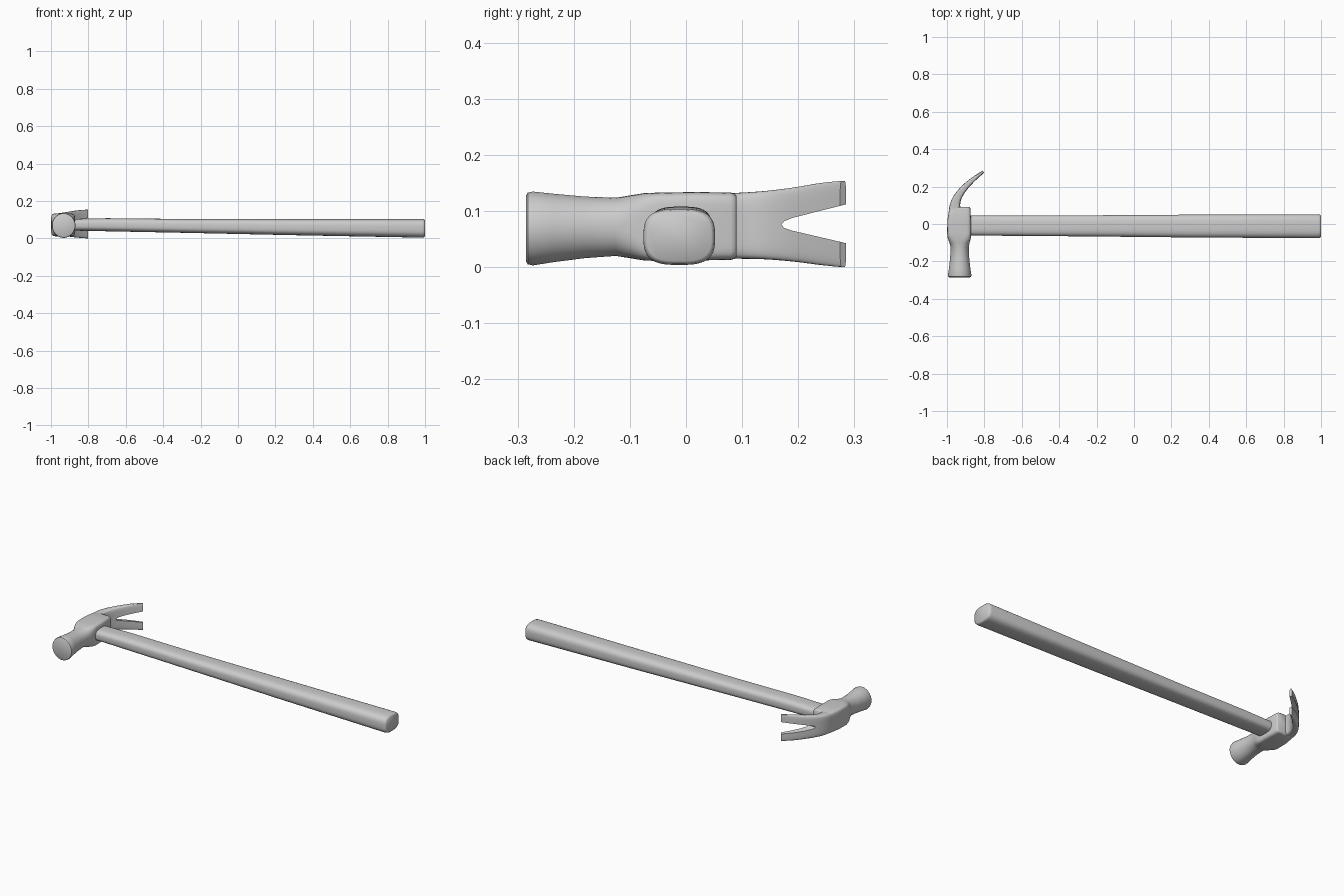
import bpy, bmesh, math
from mathutils import Vector

if "Cube" in bpy.data.objects:
    bpy.data.objects.remove(bpy.data.objects["Cube"])

SIDES = 40


def smooth_rows(rows, steps):
    """Catmull-Rom in-between sections."""
    out = []
    for i in range(len(rows) - 1):
        p0, p1 = rows[max(i - 1, 0)], rows[i]
        p2, p3 = rows[i + 1], rows[min(i + 2, len(rows) - 1)]
        for s in range(steps):
            t = s / steps
            out.append([0.5 * (2 * b + (c - a) * t + (2 * a - 5 * b + 4 * c - d) * t * t
                               + (3 * b - a - 3 * c + d) * t ** 3)
                        for a, b, c, d in zip(p0, p1, p2, p3)])
    return out + [rows[-1]]


def finish(obj, angle=35):
    bpy.ops.object.select_all(action='DESELECT')
    obj.select_set(True)
    bpy.context.view_layer.objects.active = obj
    bpy.ops.object.shade_smooth_by_angle(angle=math.radians(angle))


def mesh_object(name, bm):
    bmesh.ops.recalc_face_normals(bm, faces=bm.faces)
    mesh = bpy.data.meshes.new(name)
    bm.to_mesh(mesh)
    bm.free()
    obj = bpy.data.objects.new(name, mesh)
    bpy.context.collection.objects.link(obj)
    return obj


def loft(name, rows):
    """rows: x, y, z, heading in degrees, half width, half height, squareness."""
    bm = bmesh.new()
    rings = []
    for x, y, z, heading, w, h, n in rows:
        a = math.radians(heading)
        side = Vector((math.sin(a), -math.cos(a), 0))
        ring = []
        for k in range(SIDES):
            t = math.tau * (k + 0.5) / SIDES
            c, s = math.cos(t), math.sin(t)
            u = math.copysign(abs(c) ** (2 / n), c) * w
            v = math.copysign(abs(s) ** (2 / n), s) * h
            ring.append(bm.verts.new(Vector((x, y, z + v)) + side * u))
        rings.append(ring)
    for r0, r1 in zip(rings, rings[1:]):
        for k in range(SIDES):
            j = (k + 1) % SIDES
            bm.faces.new((r0[k], r0[j], r1[j], r1[k]))
    bm.faces.new(rings[0])
    bm.faces.new(rings[-1])
    return mesh_object(name, bm)


# Handle, slightly thicker towards the free end
handle = loft("handle", [
    (-0.93, -0.008, 0.073, 0, 0.053, 0.031, 3),
    (-0.85, -0.008, 0.073, 0, 0.053, 0.032, 3),
    (-0.70, -0.009, 0.073, 0, 0.054, 0.035, 3),
    (-0.30, -0.010, 0.067, 0, 0.056, 0.037, 3),
    (0.30, -0.011, 0.060, 0, 0.061, 0.043, 3),
    (0.985, -0.012, 0.054, 0, 0.064, 0.050, 3),
    (0.995, -0.012, 0.054, 0, 0.062, 0.048, 3),
    (1.0, -0.012, 0.054, 0, 0.057, 0.043, 3),
])
finish(handle, 50)

# Head body: round striking face, neck, then squared eye block
head = loft("head_body", [
    (-0.932, -0.285, 0.069, 90, 0.056, 0.059, 2),
    (-0.932, -0.282, 0.069, 90, 0.061, 0.064, 2),
    (-0.932, -0.273, 0.069, 90, 0.063, 0.066, 2),
    (-0.932, -0.235, 0.070, 90, 0.057, 0.061, 2),
    (-0.932, -0.180, 0.071, 90, 0.051, 0.055, 2),
    (-0.932, -0.125, 0.072, 90, 0.049, 0.052, 2.1),
    (-0.933, -0.100, 0.072, 90, 0.054, 0.056, 3),
    (-0.934, -0.075, 0.072, 90, 0.062, 0.060, 5),
    (-0.935, -0.050, 0.072, 90, 0.064, 0.061, 7),
    (-0.935, 0.020, 0.073, 90, 0.063, 0.061, 7),
    (-0.931, 0.080, 0.073, 90, 0.057, 0.060, 7),
    (-0.931, 0.087, 0.073, 90, 0.055, 0.058, 7),
    (-0.931, 0.090, 0.073, 90, 0.051, 0.054, 7),
])
finish(head, 45)

# Claw: one curved tapering blade, then split by a V wedge
claw = loft("claw", smooth_rows([
    (-0.956, 0.050, 0.073, 90, 0.036, 0.058, 5),
    (-0.957, 0.100, 0.074, 84, 0.028, 0.059, 5),
    (-0.942, 0.145, 0.075, 65, 0.022, 0.061, 5),
    (-0.905, 0.195, 0.076, 50, 0.017, 0.066, 5),
    (-0.855, 0.242, 0.077, 41, 0.012, 0.073, 5),
    (-0.805, 0.280, 0.077, 37, 0.007, 0.077, 5),
], 4))

bm = bmesh.new()
profile = [(0.40, 0.016), (0.40, 0.141), (0.19, 0.088), (0.175, 0.082),
           (0.170, 0.076), (0.175, 0.070), (0.19, 0.065)]
face = bm.faces.new([bm.verts.new((-1.2, y, z)) for y, z in profile])
new = bmesh.ops.extrude_face_region(bm, geom=[face])["geom"]
bmesh.ops.translate(bm, vec=(0.7, 0, 0),
                    verts=[g for g in new if isinstance(g, bmesh.types.BMVert)])
cutter = mesh_object("claw_cutter", bm)
cutter.hide_render = True

cut = claw.modifiers.new("split", 'BOOLEAN')
cut.operation = 'DIFFERENCE'
cut.solver = 'EXACT'
cut.object = cutter
bpy.context.view_layer.objects.active = claw
bpy.ops.object.modifier_apply(modifier=cut.name)
bpy.data.objects.remove(cutter)
finish(claw, 40)
